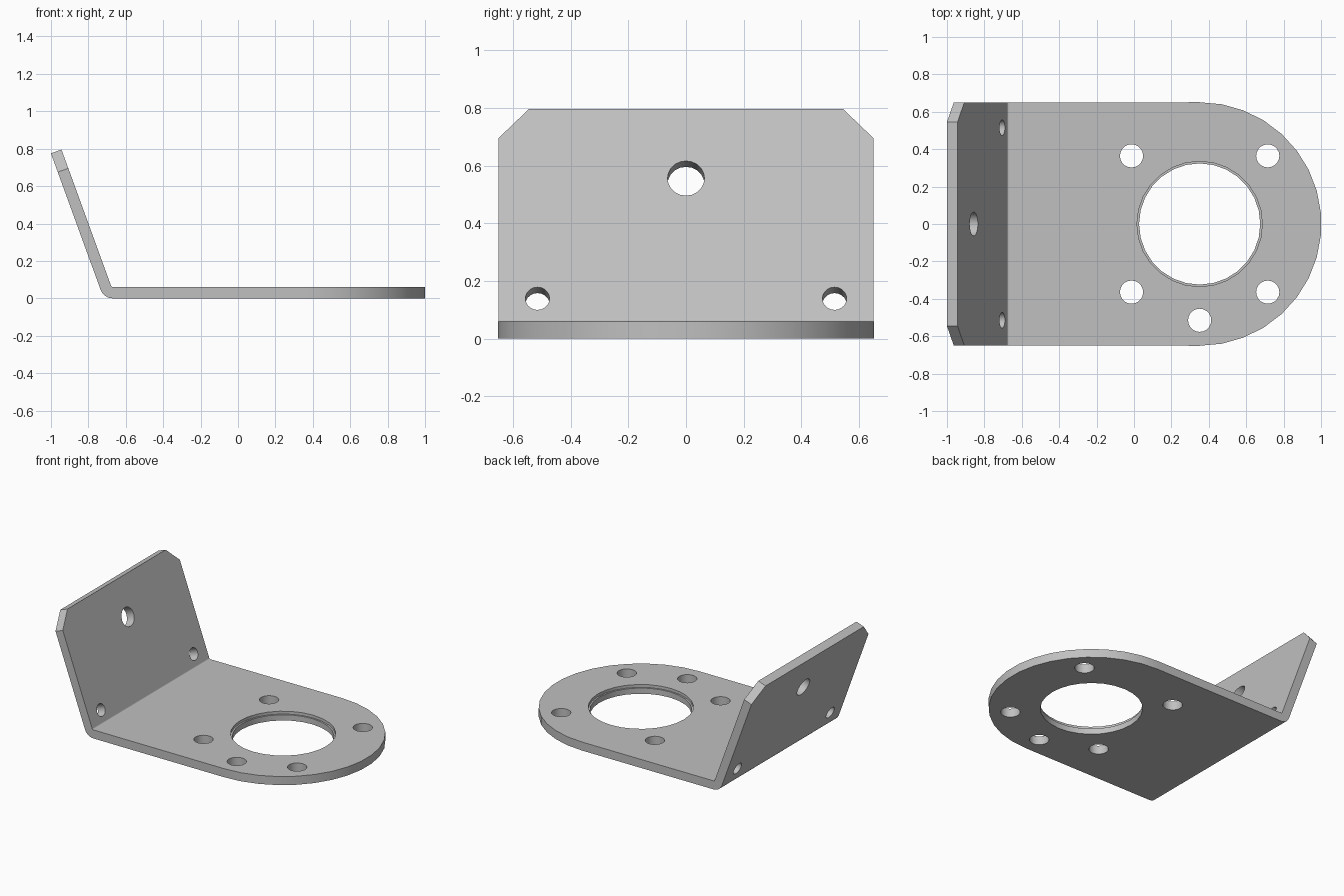
import bpy, bmesh
from math import sin, cos, radians, pi
from mathutils import Vector, Matrix

cube = bpy.data.objects.get("Cube")
if cube:
    bpy.data.objects.remove(cube, do_unlink=True)

THICK, HALF, BEND_R = 0.06, 0.65, 0.01
TILT = radians(20)
bend = Vector((-0.669, 0, THICK + BEND_R))
normal = Vector((cos(TILT), 0, sin(TILT)))      # towards the inside of the wall
up = Vector((-sin(TILT), 0, cos(TILT)))         # along the tilted wall
wall_len, chamfer = 0.776, 0.107
disc_x, disc_r, arc_steps = 0.351, 0.651, 17

steel = bpy.data.materials.new("plain_grey_steel")
steel.use_nodes = True
grey = (0.53, 0.53, 0.53, 1)
steel.diffuse_color = grey
steel.node_tree.nodes["Principled BSDF"].inputs["Base Color"].default_value = grey

# Stations along the bent sheet: inner point, outer point, half width
stations = []


def station(base, n, half):
    stations.append((base - n * BEND_R, base - n * (BEND_R + THICK), half))


station(bend + up * wall_len, normal, HALF - 0.105)
station(bend + up * (wall_len - chamfer), normal, HALF)
bend_steps = 7
for i in range(bend_steps + 1):
    a = TILT + (pi / 2 - TILT) * i / bend_steps
    station(bend, Vector((cos(a), 0, sin(a))), HALF)
for i in range(arc_steps // 2 + 1):
    a = pi * i / arc_steps
    station(Vector((disc_x + disc_r * sin(a), 0, bend.z)), Vector((0, 0, 1)), disc_r * cos(a))

# Bracket body lofted through the stations
bm = bmesh.new()
rings = []
for inner, outer, half in stations:
    side = Vector((0, half, 0))
    rings.append([bm.verts.new(p) for p in (inner - side, inner + side, outer + side, outer - side)])
for a, b in zip(rings, rings[1:]):
    for k in range(4):
        m = (k + 1) % 4
        bm.faces.new((a[k], a[m], b[m], b[k]))
bm.faces.new(rings[0])
bm.faces.new(rings[-1])
bmesh.ops.recalc_face_normals(bm, faces=bm.faces)
bmesh.ops.dissolve_limit(bm, angle_limit=radians(0.5), verts=bm.verts, edges=bm.edges)
mesh = bpy.data.meshes.new("mounting_bracket")
bm.to_mesh(mesh)
bm.free()
mesh.materials.append(steel)
bracket = bpy.data.objects.new("mounting_bracket", mesh)
bpy.context.collection.objects.link(bracket)
bpy.context.view_layer.objects.active = bracket


def drill(centre, radius, axis=Vector((0, 0, 1)), depth=0.3, sides=20):
    """Cut a round hole through the bracket, then discard the cutter."""
    cb = bmesh.new()
    turn = Vector((0, 0, 1)).rotation_difference(axis).to_matrix().to_4x4()
    bmesh.ops.create_cone(cb, cap_ends=True, segments=sides, radius1=radius, radius2=radius,
                          depth=depth, matrix=Matrix.Translation(centre) @ turn)
    cm = bpy.data.meshes.new("hole_cutter")
    cb.to_mesh(cm)
    cb.free()
    cm.materials.append(steel)
    cutter = bpy.data.objects.new("hole_cutter", cm)
    cutter.hide_render = True
    bpy.context.collection.objects.link(cutter)
    mod = bracket.modifiers.new("hole", 'BOOLEAN')
    mod.operation, mod.solver, mod.object = 'DIFFERENCE', 'EXACT', cutter
    bpy.ops.object.modifier_apply(modifier=mod.name)
    bpy.data.objects.remove(cutter, do_unlink=True)


# Large opening with a shallow step at its upper rim
drill(Vector((disc_x, 0, 0)), 0.324, sides=28)
drill(Vector((disc_x, 0, THICK)), 0.335, depth=0.04, sides=28)

# Bolt holes around the opening
for deg in (45, 135, 225, 270, 315):
    a = radians(deg)
    drill(Vector((disc_x + 0.515 * cos(a), 0.515 * sin(a), 0)), 0.062)

# Holes square to the tilted wall: (y, height on the inner face, radius)
inner_foot = bend - normal * BEND_R
for y, z, r in ((0, 0.556, 0.064), (0.515, 0.139, 0.042), (-0.515, 0.139, 0.042)):
    p = inner_foot + up * ((z - inner_foot.z) / up.z)
    drill(Vector((p.x, y, p.z)), r, axis=normal, depth=0.2)

# Smooth bends and holes, crisp sheet edges
for o in bpy.context.selected_objects:
    o.select_set(False)
bracket.select_set(True)
bpy.ops.object.shade_smooth_by_angle(angle=radians(30))
weighted = bracket.modifiers.new("flat_sheet_shading", 'WEIGHTED_NORMAL')
weighted.keep_sharp = True
